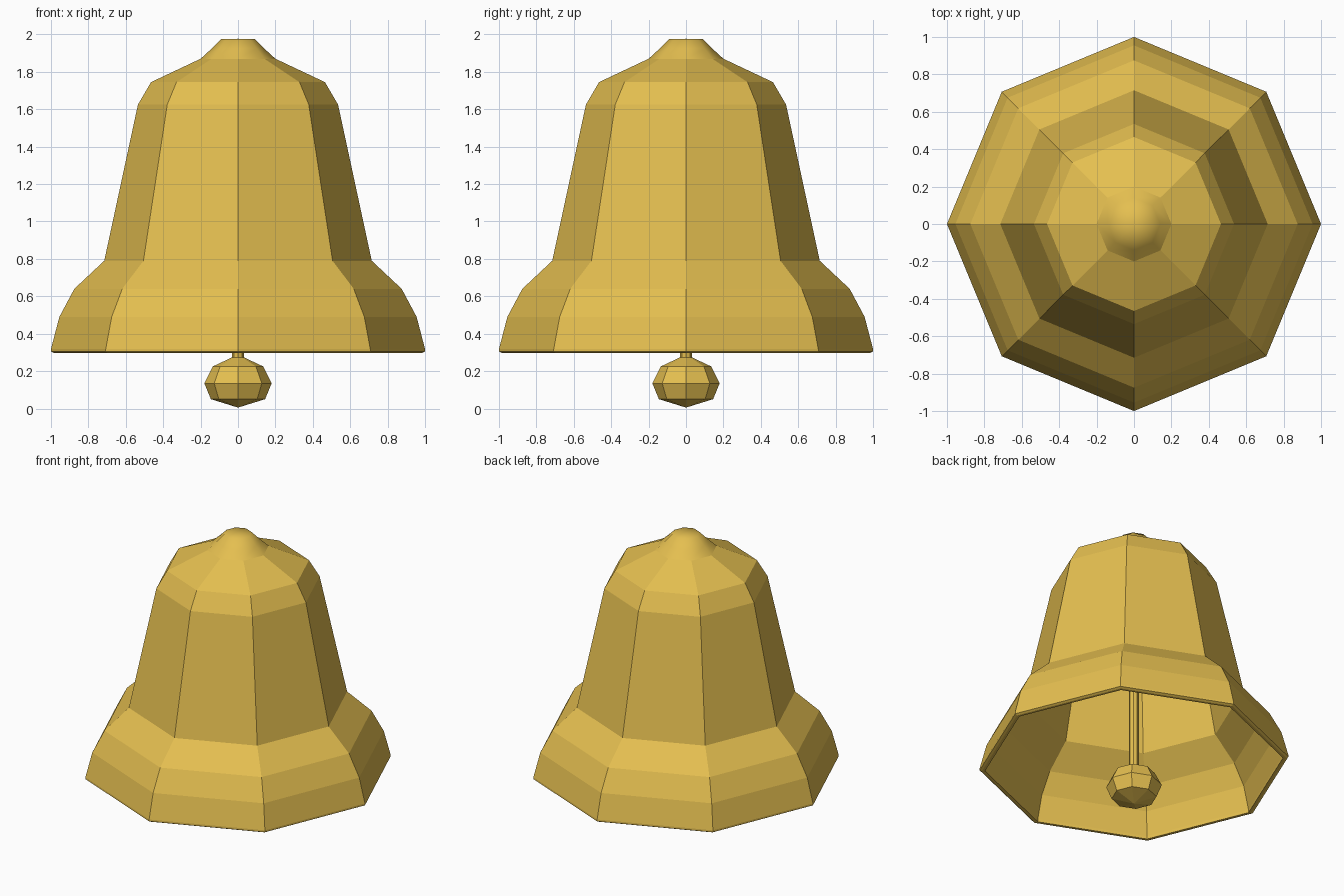
import bpy, bmesh, math

if "Cube" in bpy.data.objects:
    bpy.data.objects.remove(bpy.data.objects["Cube"])

SIDES = 8

gold = bpy.data.materials.new("gold")
gold.diffuse_color = (0.78, 0.52, 0.08, 1)
gold.use_nodes = True
gold.node_tree.nodes["Principled BSDF"].inputs["Base Color"].default_value = gold.diffuse_color


def lathe(name, profile, smooth_above=99):
    """Revolve (radius, z) points into an eight-sided solid."""
    bm = bmesh.new()
    rings = []
    for r, z in profile:
        if r == 0:
            rings.append([bm.verts.new((0, 0, z))] * SIDES)
        else:
            rings.append([bm.verts.new((r * math.cos(i * math.tau / SIDES),
                                        r * math.sin(i * math.tau / SIDES), z))
                          for i in range(SIDES)])
    for a, b in zip(rings, rings[1:]):
        for i in range(SIDES):
            j = (i + 1) % SIDES
            corners = list(dict.fromkeys((a[i], a[j], b[j], b[i])))
            if len(corners) > 2:  # skip the gap between two points on the axis
                face = bm.faces.new(corners)
                face.smooth = min(v.co.z for v in corners) > smooth_above
    bmesh.ops.remove_doubles(bm, verts=bm.verts, dist=0.0001)
    bmesh.ops.recalc_face_normals(bm, faces=bm.faces)
    mesh = bpy.data.meshes.new(name)
    bm.to_mesh(mesh)
    bm.free()
    mesh.materials.append(gold)
    obj = bpy.data.objects.new(name, mesh)
    bpy.context.collection.objects.link(obj)
    return obj


# Bell shell: outer wall up to the crown, inner wall back down, closed at the lip
outer = [(0.985, 0.297), (1.0, 0.305), (1.0, 0.318), (0.955, 0.49), (0.875, 0.64),
         (0.715, 0.79), (0.535, 1.625), (0.465, 1.745), (0.20, 1.87),
         (0.14, 1.925), (0.09, 1.975), (0, 1.977)]
inner = [(0, 1.84), (0.18, 1.84), (0.445, 1.715), (0.505, 1.61), (0.685, 0.775),
         (0.845, 0.62), (0.925, 0.48), (0.965, 0.318), (0.965, 0.297)]
lathe("bell_shell", outer + inner + outer[:1], smooth_above=1.86)

# Clapper rod hanging from the crown
lathe("clapper_rod", [(0, 0.2), (0.032, 0.2), (0.032, 1.85), (0, 1.85)])

# Faceted clapper ball
lathe("clapper_ball", [(0, 0.005), (0.145, 0.05), (0.18, 0.135),
                       (0.135, 0.225), (0.035, 0.272), (0, 0.272)])
